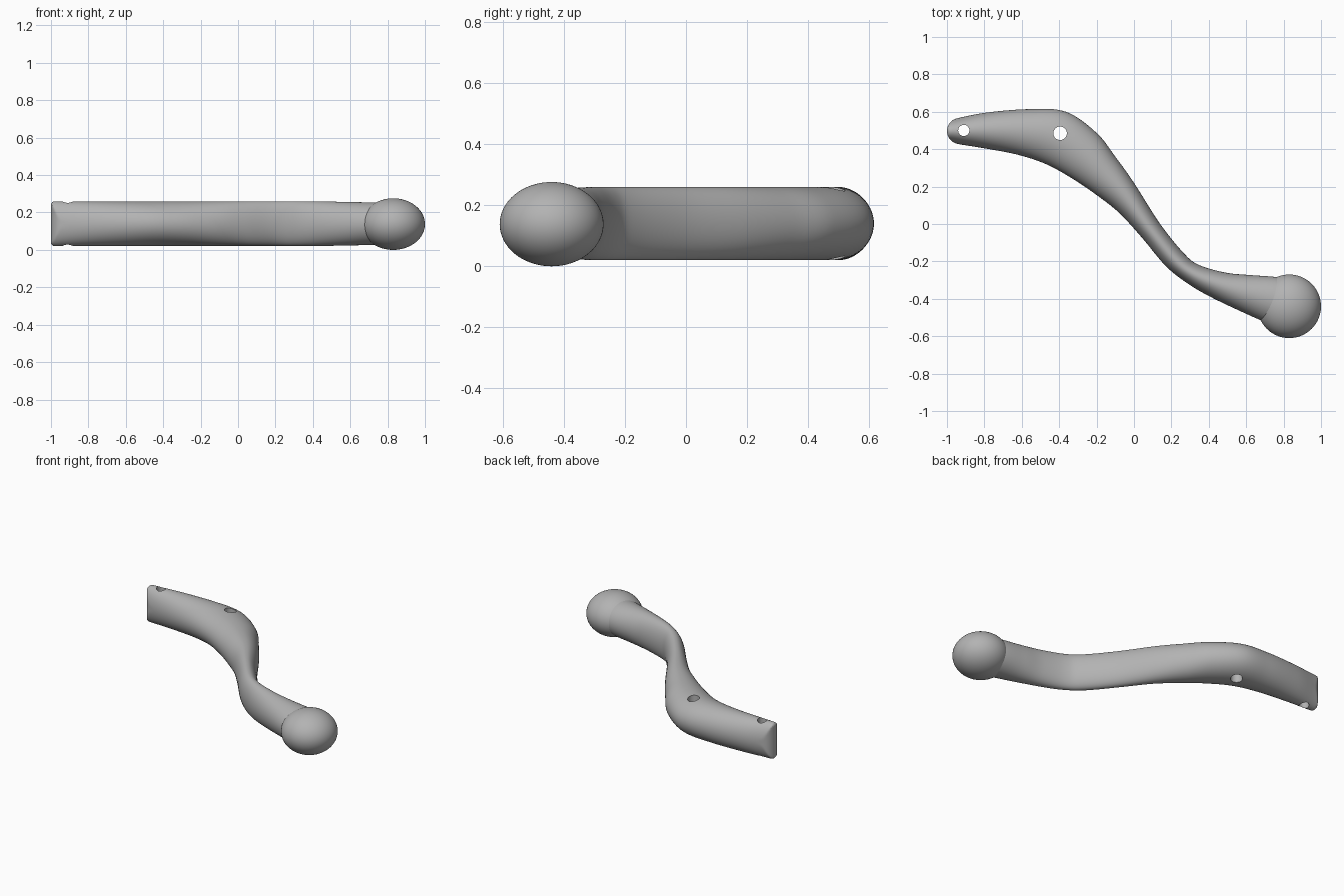
import bpy, bmesh
from math import sin, cos, pi, sqrt
from mathutils import Vector

cube = bpy.data.objects.get("Cube")
if cube:
    bpy.data.objects.remove(cube)

grey = bpy.data.materials.new("plain_grey")
grey.use_nodes = True
grey.diffuse_color = (0.45, 0.45, 0.45, 1)
grey.node_tree.nodes["Principled BSDF"].inputs["Base Color"].default_value = grey.diffuse_color

MID_Z = 0.14
HALF_HEIGHT = 0.12
SEGMENTS = 72
STEPS = 8

# Lever outline: paired points on the back and front edges
back = [(-.94, .567), (-.786, .596), (-.56, .614), (-.364, .6), (-.2, .487), (-.1, .36),
        (0, .22), (.14, 0), (.27, -.16), (.35, -.22), (.49, -.26), (.62, -.273),
        (.77, -.285), (.85, -.31)]
front = [(-.94, .427), (-.79, .403), (-.62, .37), (-.47, .32), (-.33, .243), (-.2, .155),
         (-.08, .06), (.04, -.07), (.17, -.225), (.29, -.32), (.41, -.39), (.567, -.465),
         (.71, -.527), (.83, -.56)]


def spline(points):
    """Smooth curve through all points."""
    p = [Vector(q) for q in points]
    p = [2 * p[0] - p[1]] + p + [2 * p[-1] - p[-2]]
    out = []
    for a, b, c, d in zip(p, p[1:], p[2:], p[3:]):
        for i in range(STEPS):
            t = i / STEPS
            out.append(0.5 * (2 * b + (c - a) * t + (2 * a - 5 * b + 4 * c - d) * t * t
                              + (3 * b - a - 3 * c + d) * t ** 3))
    return out + [p[-2]]


def add_ring(bm, b, f, half_height, limit=1.0):
    """Elliptical section between two edge points, trimmed to a half width."""
    mid, half = (b + f) / 2, (b - f) / 2
    ring = []
    for i in range(SEGMENTS):
        a = 2 * pi * i / SEGMENTS
        side = max(-limit, min(limit, cos(a) * half.length))
        xy = mid + half.normalized() * side
        ring.append(bm.verts.new((xy.x, xy.y, MID_Z + half_height * sin(a))))
    return ring


def finish(obj):
    obj.data.materials.clear()
    obj.data.materials.append(grey)
    bpy.ops.object.select_all(action="DESELECT")
    obj.select_set(True)
    bpy.context.view_layer.objects.active = obj
    bpy.ops.object.shade_smooth_by_angle(angle=pi / 6)


bm = bmesh.new()
rings = []

# Rounded thin tip
TIP = 0.07
for k in range(12, 0, -1):
    d = TIP * sin(k / 12 * pi / 2)
    x = -1 + TIP - d
    limit = max(0.004, TIP * sqrt(max(0, 1 - (d / TIP) ** 2)))
    corner = max(0, (d - 0.05) / 0.02)
    height = HALF_HEIGHT - 0.02 * (1 - sqrt(max(0, 1 - corner ** 2)))
    taper = 0.19 * (x + 0.94)
    rings.append(add_ring(bm, Vector((x, .567 + taper)), Vector((x, .427 - taper)), height, limit))

# Curved lever
for b, f in zip(spline(back), spline(front)):
    x = (b.x + f.x) / 2
    if x > -0.93:
        height = HALF_HEIGHT - 0.007 * max(0, min(1, (x - 0.4) / 0.35))
        rings.append(add_ring(bm, b, f, height))

for r, s in zip(rings, rings[1:]):
    for i in range(SEGMENTS):
        j = (i + 1) % SEGMENTS
        bm.faces.new((r[i], r[j], s[j], s[i]))
bm.faces.new(rings[0])
bm.faces.new(rings[-1])
bmesh.ops.recalc_face_normals(bm, faces=bm.faces[:])
mesh = bpy.data.meshes.new("lever")
bm.to_mesh(mesh)
bm.free()
lever = bpy.data.objects.new("lever", mesh)
bpy.context.collection.objects.link(lever)
mesh.materials.append(grey)

# Two holes through the lever
for name, x, y, radius in (("tip_hole", -.91, .5, .03), ("pivot_hole", -.395, .485, .036)):
    bpy.ops.mesh.primitive_cylinder_add(vertices=32, radius=radius, depth=1, location=(x, y, MID_Z))
    cutter = bpy.context.object
    cutter.name = name + "_cutter"
    cutter.hide_render = True
    cutter.data.materials.append(grey)
    bpy.context.view_layer.objects.active = lever
    cut = lever.modifiers.new(name, "BOOLEAN")
    cut.operation = "DIFFERENCE"
    cut.solver = "EXACT"
    cut.object = cutter
    bpy.ops.object.modifier_apply(modifier=name)
    bpy.data.objects.remove(cutter)
finish(lever)

# Flattened ball at the end
bpy.ops.mesh.primitive_uv_sphere_add(segments=64, ring_count=32, radius=1, location=(.83, -.44, MID_Z - .002))
knob = bpy.context.object
knob.name = "knob"
knob.scale = (.17, .17, .138)
bpy.ops.object.transform_apply(location=False, rotation=False, scale=True)
finish(knob)
